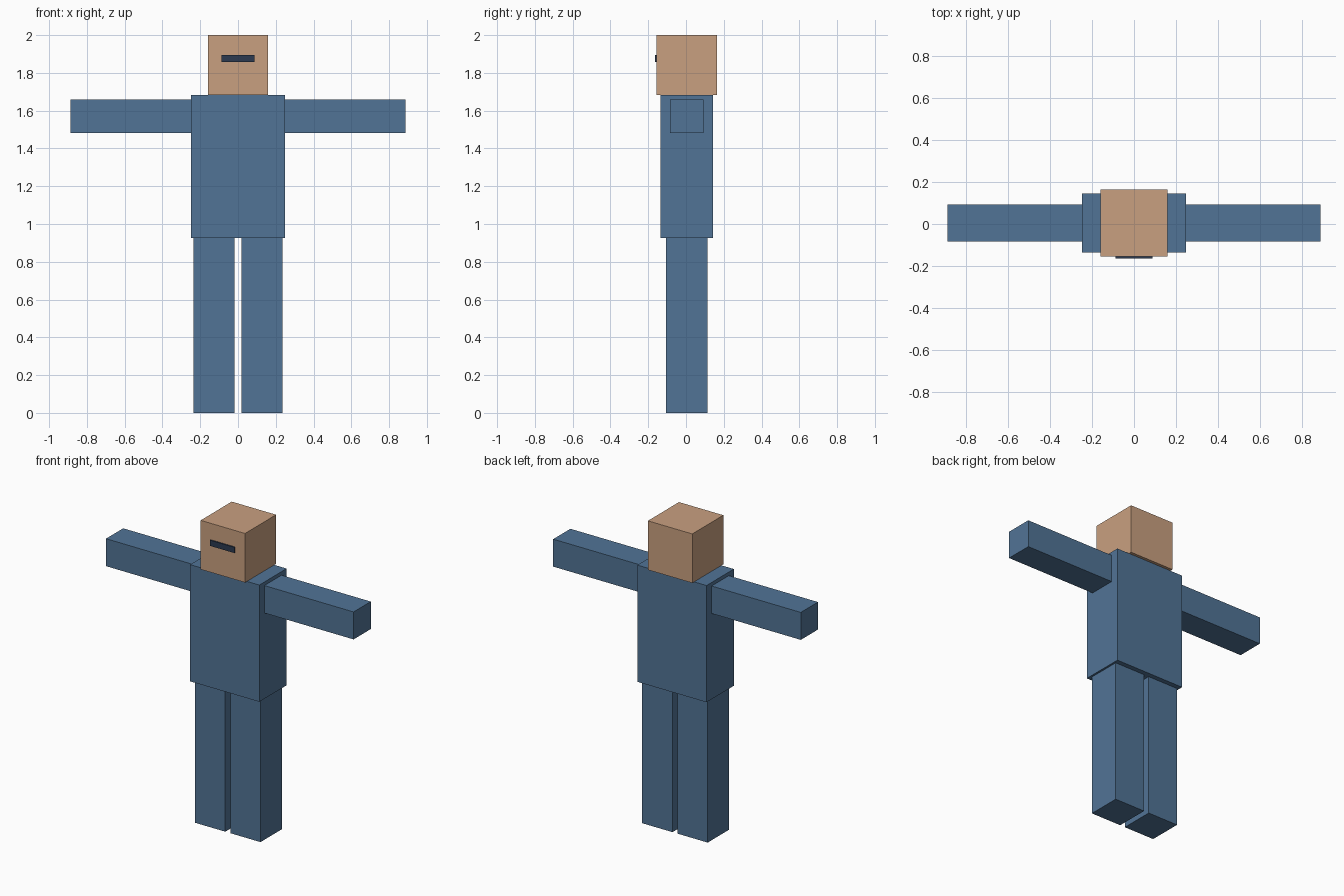
import bpy
import bmesh
from mathutils import Vector

if "Cube" in bpy.data.objects:
    bpy.data.objects.remove(bpy.data.objects["Cube"])


def material(name, rgb):
    mat = bpy.data.materials.new(name)
    mat.diffuse_color = (*rgb, 1.0)
    mat.use_nodes = True
    mat.node_tree.nodes["Principled BSDF"].inputs["Base Color"].default_value = mat.diffuse_color
    return mat


def box(name, low, high, mat):
    """Axis-aligned box between two corners, origin at its centre."""
    low, high = Vector(low), Vector(high)
    size = high - low
    bm = bmesh.new()
    bmesh.ops.create_cube(bm, size=1.0)
    bmesh.ops.scale(bm, vec=size, verts=bm.verts)
    mesh = bpy.data.meshes.new(name)
    bm.to_mesh(mesh)
    bm.free()
    mesh.materials.append(mat)
    obj = bpy.data.objects.new(name, mesh)
    obj.location = (low + high) / 2
    bpy.context.collection.objects.link(obj)
    return obj


blue = material("blue_cloth", (0.083, 0.174, 0.305))
skin = material("skin", (0.584, 0.352, 0.216))
dark = material("dark_visor", (0.025, 0.042, 0.08))

Y = 0.004   # body centre line, set back slightly to balance the visor
HIP, SHOULDER, TOP = 0.925, 1.682, 2.0
CHEST = 0.248

# Torso and head
box("torso", (-CHEST, Y - 0.14, HIP), (CHEST, Y + 0.14, SHOULDER), blue)
box("head", (-0.159, Y - 0.159, SHOULDER), (0.159, Y + 0.159, TOP), skin)

# Visor strip on the face
box("visor", (-0.088, Y - 0.167, 1.857), (0.088, Y - 0.157, 1.894), dark)

# Arms and legs, one pair per side
for side, s in (("left", 1), ("right", -1)):
    x0, x1 = sorted((s * CHEST, s * 0.888))
    box(side + "_arm", (x0, Y - 0.088, 1.481), (x1, Y + 0.088, 1.659), blue)
    x0, x1 = sorted((s * 0.018, s * 0.235))
    box(side + "_leg", (x0, Y - 0.109, 0.0), (x1, Y + 0.109, HIP), blue)
